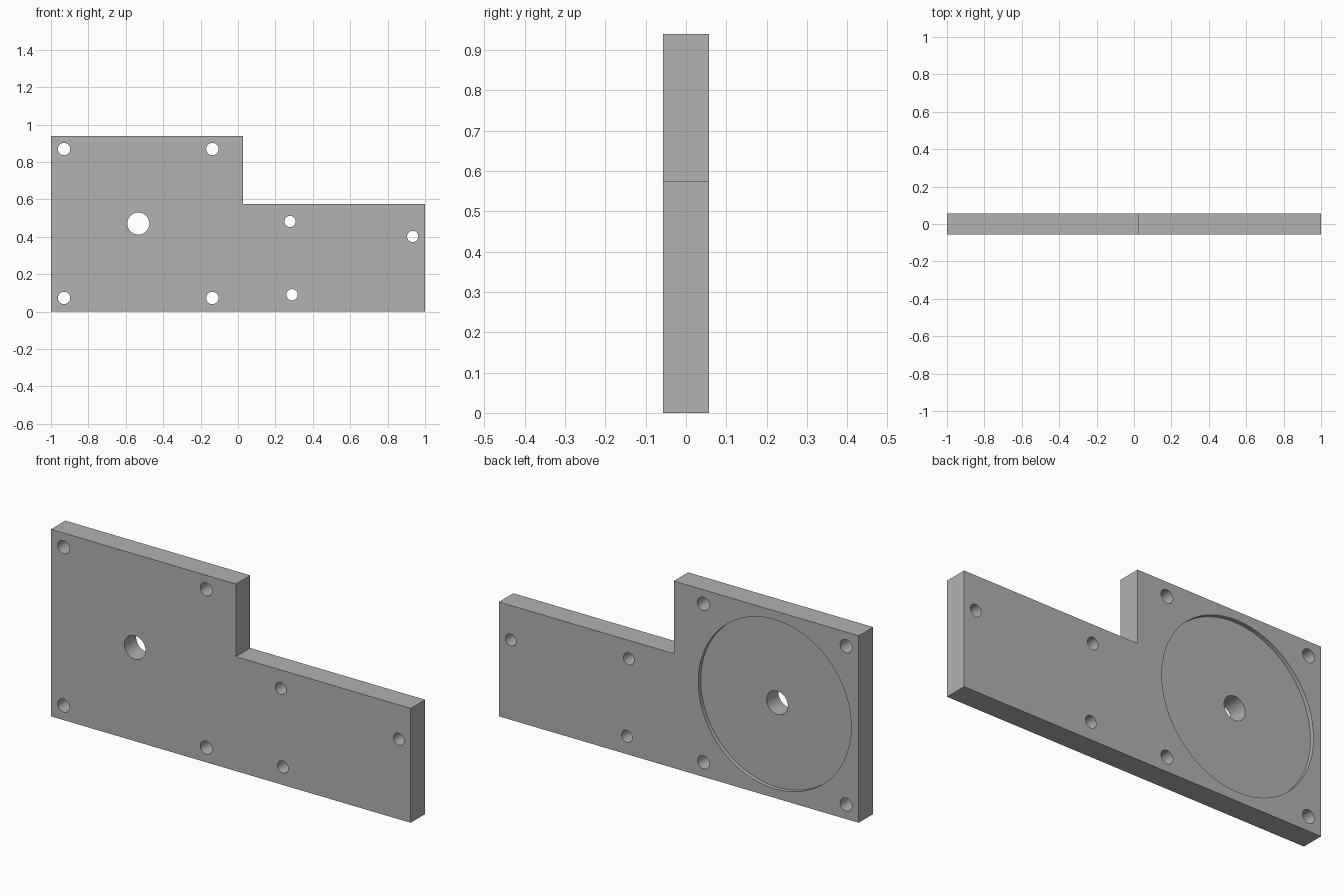
import bpy, bmesh, math
from mathutils import Matrix, Vector

cube = bpy.data.objects.get("Cube")
if cube:
    bpy.data.objects.remove(cube, do_unlink=True)

HALF = 0.057      # half of the plate thickness
RECESS = 0.02     # depth of the round pocket in the back

grey = bpy.data.materials.new("plain grey")
grey.use_nodes = True
colour = (0.445, 0.445, 0.445, 1)
grey.diffuse_color = colour
grey.node_tree.nodes["Principled BSDF"].inputs["Base Color"].default_value = colour


def make_object(name, bm):
    bmesh.ops.recalc_face_normals(bm, faces=bm.faces)
    mesh = bpy.data.meshes.new(name)
    bm.to_mesh(mesh)
    bm.free()
    mesh.materials.append(grey)
    obj = bpy.data.objects.new(name, mesh)
    bpy.context.collection.objects.link(obj)
    return obj


def add_cylinder(bm, x, z, radius, y0, y1, sides):
    place = Matrix.Translation((x, (y0 + y1) / 2, z)) @ Matrix.Rotation(math.pi / 2, 4, "X")
    bmesh.ops.create_cone(bm, cap_ends=True, segments=sides, radius1=radius,
                          radius2=radius, depth=y1 - y0, matrix=place)


# Stepped plate: outline extruded through the thickness
outline = [(-1, 0), (1, 0), (1, 0.575), (0.028, 0.575), (0.028, 0.94), (-1, 0.94)]
bm = bmesh.new()
face = bm.faces.new([bm.verts.new((x, -HALF, z)) for x, z in outline])
extruded = bmesh.ops.extrude_face_region(bm, geom=[face])["geom"]
bmesh.ops.translate(bm, vec=Vector((0, 2 * HALF, 0)),
                    verts=[v for v in extruded if isinstance(v, bmesh.types.BMVert)])
plate = make_object("mounting_plate", bm)

# Through holes: four corner holes, three arm holes, one shaft hole
holes = [(x, z, 0.033) for x in (-0.93, -0.137) for z in (0.073, 0.869)]
holes += [(x, z, 0.03) for x, z in ((0.278, 0.482), (0.289, 0.09), (0.934, 0.402))]
holes.append((-0.533, 0.471, 0.059))
bm = bmesh.new()
for x, z, radius in holes:
    add_cylinder(bm, x, z, radius, -0.2, 0.2, 48)
hole_cutter = make_object("hole_cutter", bm)

# Shallow round pocket in the back
bm = bmesh.new()
add_cylinder(bm, -0.533, 0.471, 0.425, HALF - RECESS, 0.2, 128)
pocket_cutter = make_object("pocket_cutter", bm)

# Cut the plate, then drop the cutters
bpy.context.view_layer.objects.active = plate
for cutter in (pocket_cutter, hole_cutter):
    cut = plate.modifiers.new(cutter.name, "BOOLEAN")
    cut.operation = "DIFFERENCE"
    cut.solver = "EXACT"
    cut.object = cutter
    bpy.ops.object.modifier_apply(modifier=cut.name)
    bpy.data.objects.remove(cutter, do_unlink=True)

bpy.ops.object.select_all(action="DESELECT")
plate.select_set(True)
bpy.ops.object.shade_smooth_by_angle(angle=math.radians(30))
